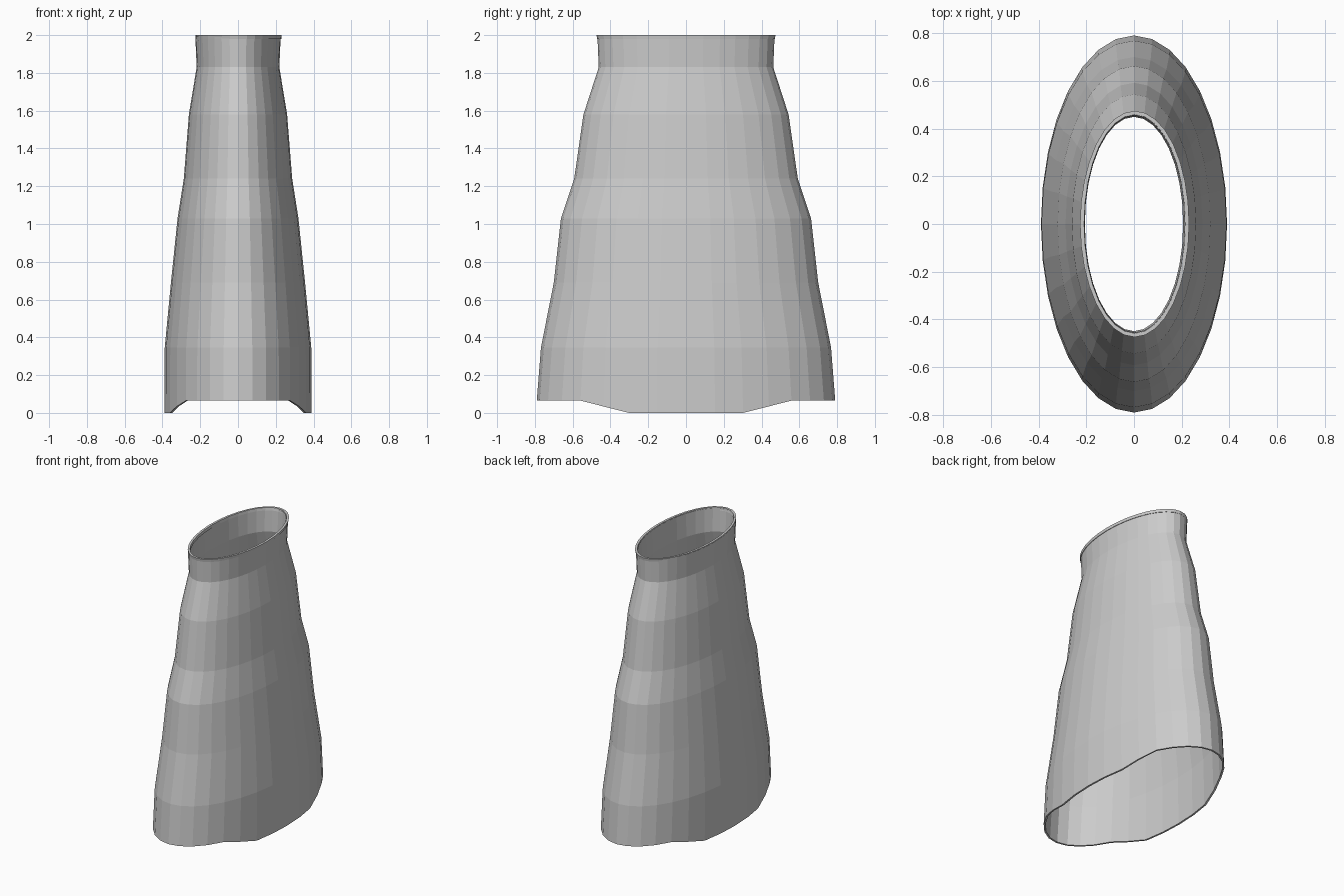
import bpy, bmesh
from math import cos, sin, pi

if "Cube" in bpy.data.objects:
    bpy.data.objects.remove(bpy.data.objects["Cube"])

SIDES = 32
WALL = 0.013

def bottom_dip(a):
    # lower edge hangs to the ground at the left and right sides
    s = abs(sin(a))
    lo, hi = sin(pi / 8), sin(pi / 4)
    return 0.065 * min(1, max(0, (s - lo) / (hi - lo)))

def sleeve(name, profile, wall, dip=False, x_off=0):
    """Closed thin-walled elliptical tube from (z, rx, ry) rings, bottom to top."""
    loop = [(p, 0) for p in profile] + [(p, wall) for p in reversed(profile)]
    bm = bmesh.new()
    rings = []
    for (z, rx, ry), w in loop:
        ring = []
        for i in range(SIDES):
            a = 2 * pi * i / SIDES
            h = bottom_dip(a) if dip and z == profile[0][0] else z
            ring.append(bm.verts.new((x_off + (rx - w) * cos(a), (ry - w) * sin(a), h)))
        rings.append(ring)
    for k, r in enumerate(rings):
        n = rings[(k + 1) % len(rings)]
        for i in range(SIDES):
            j = (i + 1) % SIDES
            bm.faces.new((r[i], r[j], n[j], n[i]))
    bmesh.ops.recalc_face_normals(bm, faces=bm.faces)
    me = bpy.data.meshes.new(name)
    bm.to_mesh(me)
    bm.free()
    ob = bpy.data.objects.new(name, me)
    bpy.context.collection.objects.link(ob)
    return ob

# Tapered oval body with rippled sides
sleeve("skirt_body", [
    (0.065, 0.39, 0.79), (0.345, 0.388, 0.768), (0.69, 0.355, 0.70),
    (1.03, 0.32, 0.662), (1.24, 0.287, 0.592), (1.58, 0.26, 0.543),
    (1.83, 0.219, 0.462), (1.995, 0.226, 0.469)], WALL, dip=True)

# Narrow rim around the top opening
sleeve("waist_rim", [(1.98, 0.226, 0.470), (2.0, 0.228, 0.474)], 0.016, x_off=0.003)
